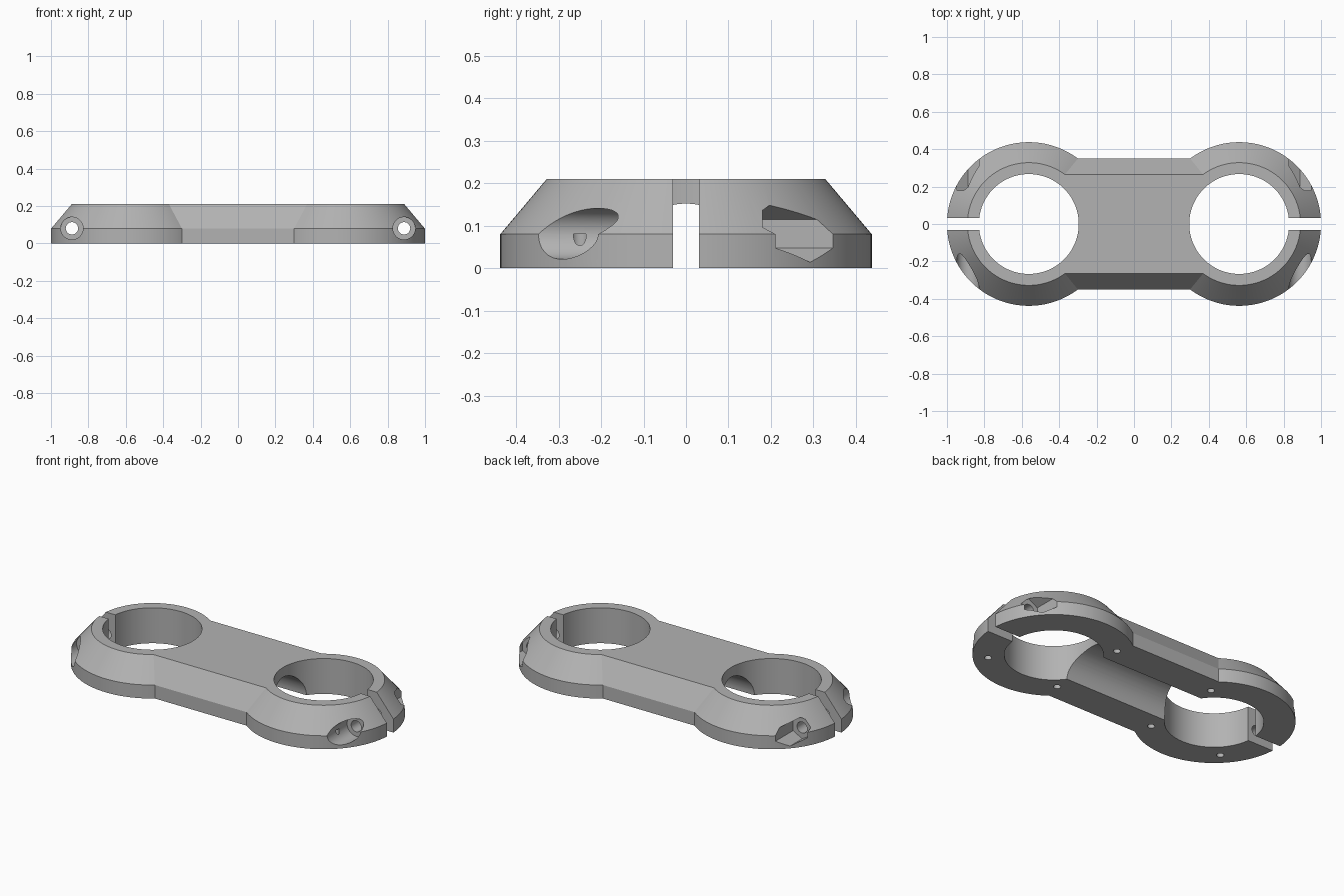
import bpy, bmesh, math
from mathutils import Matrix

if "Cube" in bpy.data.objects:
    bpy.data.objects.remove(bpy.data.objects["Cube"], do_unlink=True)

RING_X, RING_R, TOP_R, BORE_R = 0.5625, 0.4375, 0.328, 0.267
SHOULDER, HEIGHT = 0.08, 0.21
BOLT_X, BOLT_Z = 0.888, 0.081

grey = bpy.data.materials.new("grey plastic")
grey.use_nodes = True
colour = (0.45, 0.45, 0.45, 1)
grey.diffuse_color = colour
grey.node_tree.nodes["Principled BSDF"].inputs["Base Color"].default_value = colour


def make_object(name, bm):
    bmesh.ops.recalc_face_normals(bm, faces=bm.faces)
    mesh = bpy.data.meshes.new(name)
    bm.to_mesh(mesh)
    bm.free()
    mesh.materials.append(grey)
    obj = bpy.data.objects.new(name, mesh)
    bpy.context.collection.objects.link(obj)
    return obj


def loft(name, loops):
    """Closed solid through matching loops of points."""
    bm = bmesh.new()
    rows = [[bm.verts.new(p) for p in loop] for loop in loops]
    n = len(rows[0])
    for a, b in zip(rows, rows[1:]):
        for i in range(n):
            j = (i + 1) % n
            bm.faces.new((a[i], a[j], b[j], b[i]))
    bm.faces.new(rows[0][::-1])
    bm.faces.new(rows[-1])
    return make_object(name, bm)


def circle(x, r, z, n=128):
    steps = [2 * math.pi * i / n for i in range(n)]
    return [(x + r * math.cos(a), r * math.sin(a), z) for a in steps]


def rod(name, centre, r, length, axis="Z", sides=48):
    turn = {"X": Matrix.Rotation(math.pi / 2, 4, "Y"),
            "Y": Matrix.Rotation(math.pi / 2, 4, "X"),
            "Z": Matrix.Identity(4)}[axis]
    bm = bmesh.new()
    bmesh.ops.create_cone(bm, cap_ends=True, segments=sides, radius1=r, radius2=r,
                          depth=length, matrix=Matrix.Translation(centre) @ turn)
    return make_object(name, bm)


def box(name, centre, size):
    bm = bmesh.new()
    bmesh.ops.create_cube(bm, size=1, matrix=Matrix.Translation(centre)
                          @ Matrix.Diagonal((*size, 1)))
    return make_object(name, bm)


def combine(target, other, operation):
    mod = target.modifiers.new(other.name, "BOOLEAN")
    mod.object, mod.operation, mod.solver = other, operation, "EXACT"
    bpy.context.view_layer.objects.active = target
    bpy.ops.object.modifier_apply(modifier=mod.name)
    bpy.data.objects.remove(other, do_unlink=True)


# Bridge with sloped sides
levels = ((0.35, 0), (0.35, SHOULDER), (0.265, HEIGHT))
clamp = loft("double_ring_clamp", [
    [(-RING_X, -y, z), (RING_X, -y, z), (RING_X, y, z), (-RING_X, y, z)] for y, z in levels])

# Two chamfered clamp rings
for side in (-1, 1):
    combine(clamp, loft("ring", [circle(side * RING_X, r, z) for r, z in
            ((RING_R, 0), (RING_R, SHOULDER), (TOP_R, HEIGHT))]), "UNION")

# Rounded channel along the underside
cutters = [rod("channel", (0, 0, 0), 0.152, 2 * RING_X, "X", 96)]

for side in (-1, 1):
    x = side * RING_X
    bolt = side * BOLT_X
    cutters += [
        # Bore and clamping slot
        rod("bore", (x, 0, 0.1), BORE_R, 1, sides=128),
        box("slot", (side * 0.9, 0, 0.1), (0.5, 0.062, 1)),
        # Clamping bolt: shaft, round head recess in front, hexagonal nut recess behind
        rod("bolt_hole", (bolt, 0, BOLT_Z), 0.033, 1, "Y"),
        rod("head_recess", (bolt, -0.41, BOLT_Z), 0.06, 0.5, "Y"),
        rod("nut_recess", (bolt, 0.43, BOLT_Z), 0.067, 0.5, "Y", 6),
    ]
    # Small blind screw holes in the underside
    for sx, sy in ((0.33, 0.25), (0.33, -0.25), (0.815, -0.25)):
        cutters.append(rod("screw_hole", (side * sx, sy, 0), 0.02, 0.16, sides=24))

for cutter in cutters:
    combine(clamp, cutter, "DIFFERENCE")

# Smooth curved walls, keep hard edges
bpy.ops.object.select_all(action="DESELECT")
clamp.select_set(True)
bpy.context.view_layer.objects.active = clamp
bpy.ops.object.shade_smooth_by_angle(angle=math.radians(25))
